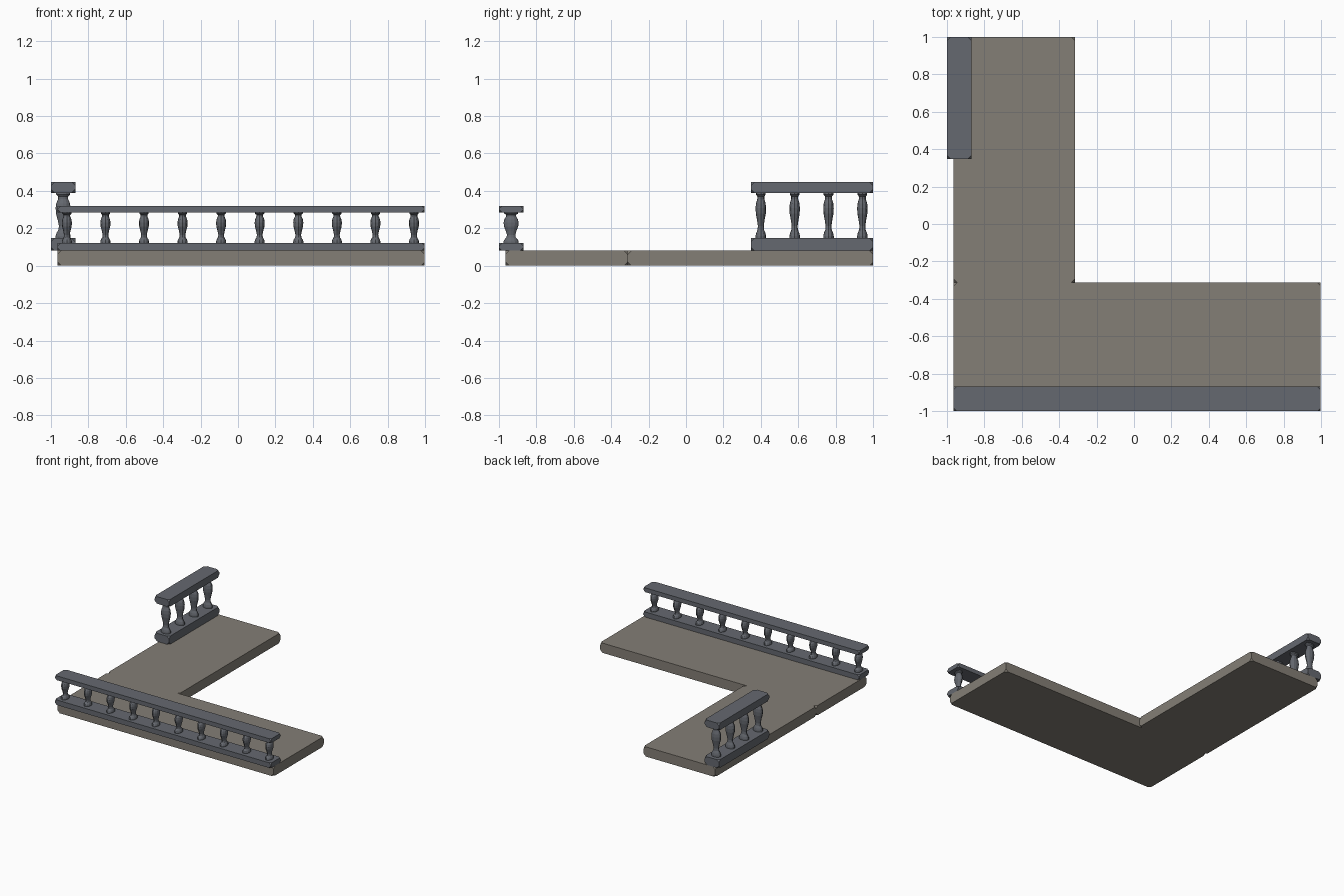
import bpy, bmesh, math

if "Cube" in bpy.data.objects:
    bpy.data.objects.remove(bpy.data.objects["Cube"])


def material(name, color):
    m = bpy.data.materials.new(name)
    m.diffuse_color = (*color, 1)
    m.use_nodes = True
    m.node_tree.nodes["Principled BSDF"].inputs["Base Color"].default_value = m.diffuse_color
    return m


STONE = material("floor_stone", (0.23, 0.21, 0.18))
SLATE = material("railing_slate", (0.13, 0.14, 0.16))


def finish(bm, name, mat):
    bmesh.ops.recalc_face_normals(bm, faces=bm.faces)
    mesh = bpy.data.meshes.new(name)
    bm.to_mesh(mesh)
    bm.free()
    mesh.materials.append(mat)
    ob = bpy.data.objects.new(name, mesh)
    bpy.context.collection.objects.link(ob)
    return ob


def slab(name, lo, hi, clip, mat):
    """Box with its eight corners clipped off."""
    bm = bmesh.new()
    bmesh.ops.create_cube(bm, size=1)
    for v in bm.verts:
        v.co = [(a + b) / 2 + c * (b - a) for a, b, c in zip(lo, hi, v.co)]
    bmesh.ops.bevel(bm, geom=bm.verts[:], offset=clip, segments=1,
                    profile=0.5, affect='VERTICES')
    return finish(bm, name, mat)


# baluster profile: (relative radius, relative height)
PROFILE = [(1.0, 0), (1.0, .06), (.88, .12), (.62, .19), (.56, .27),
           (.72, .40), (.95, .54), (1.0, .66), (.92, .76), (.66, .86),
           (.66, .91), (.92, .95), (.92, 1.0)]
SIDES = 12


def baluster(name, x, y, z0, z1, rx, ry):
    bm = bmesh.new()
    rings = []
    for r, t in PROFILE:
        rings.append([bm.verts.new((x + rx * r * math.cos(a), y + ry * r * math.sin(a),
                                    z0 + t * (z1 - z0)))
                      for a in (2 * math.pi * i / SIDES for i in range(SIDES))])
    for low, high in zip(rings, rings[1:]):
        for i in range(SIDES):
            j = (i + 1) % SIDES
            bm.faces.new((low[i], low[j], high[j], high[i]))
    bm.faces.new(rings[0])
    bm.faces.new(rings[-1])
    return finish(bm, name, SLATE)


# L-shaped floor
slab("front_floor", (-.965, -.965, 0), (.998, -.312, .08), .02, STONE)
slab("back_floor", (-.965, -.312, 0), (-.315, 1, .08), .02, STONE)

# long front railing
slab("front_bottom_rail", (-.965, -1, .08), (.998, -.87, .122), .017, SLATE)
slab("front_top_rail", (-.965, -1, .285), (.998, -.87, .32), .017, SLATE)
for i in range(10):
    baluster(f"front_baluster_{i + 1}", -.915 + i * .2062, -.935, .12, .287, .027, .04)

# short, taller side railing
slab("side_bottom_rail", (-1, .347, .08), (-.87, 1, .147), .02, SLATE)
slab("side_top_rail", (-1, .347, .39), (-.87, 1, .448), .02, SLATE)
for i in range(4):
    baluster(f"side_baluster_{i + 1}", -.935, .4 + i * .181, .145, .392, .04, .028)
